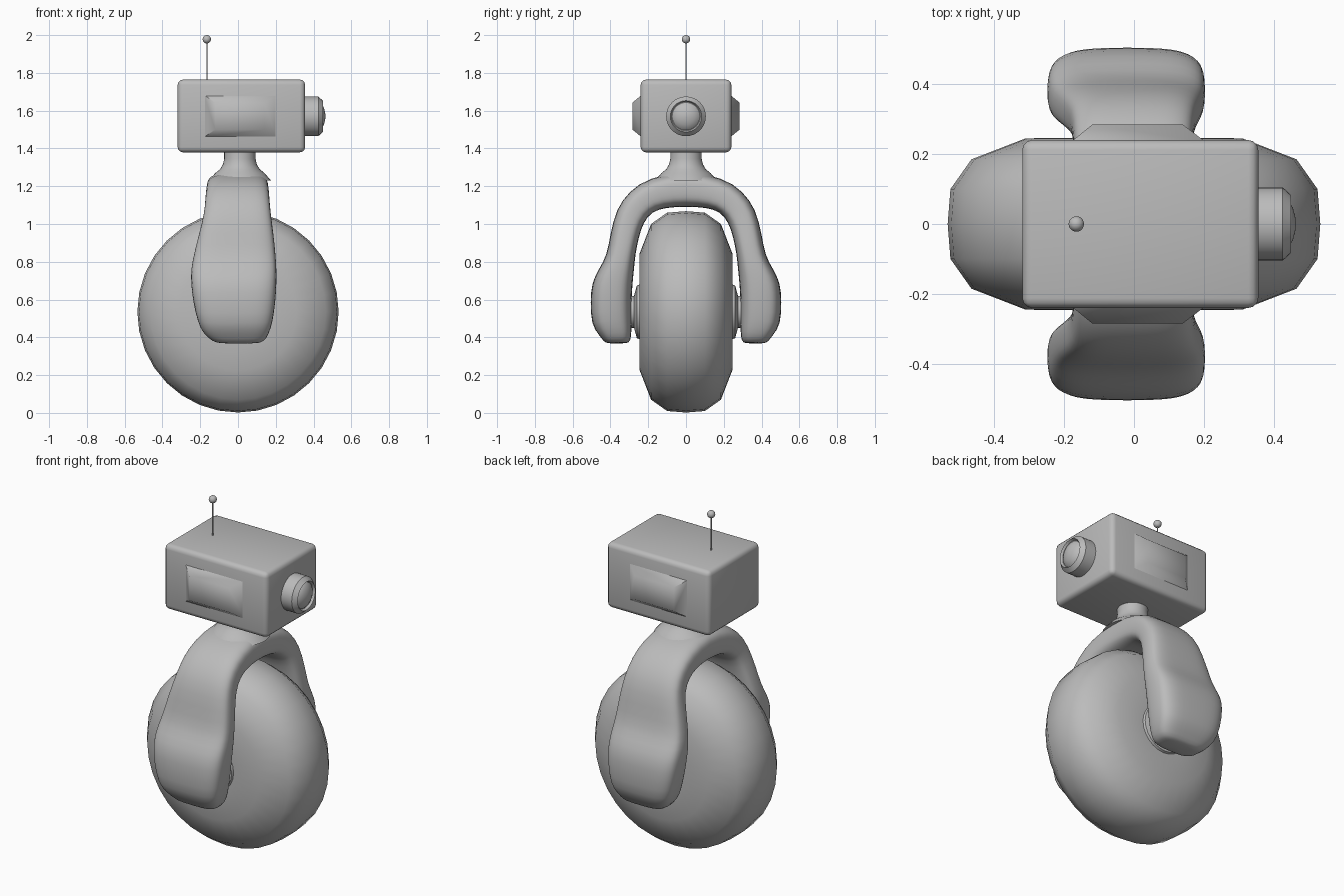
import bpy, bmesh, math
from mathutils import Matrix, Vector

if "Cube" in bpy.data.objects:
    bpy.data.objects.remove(bpy.data.objects["Cube"])

grey = bpy.data.materials.new("plain grey")
grey.diffuse_color = (0.5, 0.5, 0.5, 1)
grey.use_nodes = True
grey.node_tree.nodes["Principled BSDF"].inputs["Base Color"].default_value = grey.diffuse_color


def finish(name, bm, angle=40):
    bmesh.ops.remove_doubles(bm, verts=bm.verts, dist=1e-5)
    bmesh.ops.recalc_face_normals(bm, faces=bm.faces)
    mesh = bpy.data.meshes.new(name)
    bm.to_mesh(mesh)
    bm.free()
    obj = bpy.data.objects.new(name, mesh)
    bpy.context.collection.objects.link(obj)
    mesh.materials.append(grey)
    bpy.ops.object.select_all(action='DESELECT')
    obj.select_set(True)
    bpy.context.view_layer.objects.active = obj
    bpy.ops.object.shade_smooth_by_angle(angle=math.radians(angle))
    return obj


def loft(bm, rings):
    """Bridge point rings in order and cap both ends."""
    loops = [[bm.verts.new(p) for p in ring] for ring in rings]
    n = len(loops[0])
    for a, b in zip(loops, loops[1:]):
        for i in range(n):
            j = (i + 1) % n
            bm.faces.new((a[i], a[j], b[j], b[i]))
    bm.faces.new(loops[0])
    bm.faces.new(loops[-1])


def lathe(name, profile, matrix, n=32, angle=40):
    """Revolve (radius, height) points around local z."""
    bm = bmesh.new()
    turn = [math.tau * i / n for i in range(n)]
    loft(bm, [[matrix @ Vector((r * math.cos(t), r * math.sin(t), h)) for t in turn]
              for r, h in profile])
    return finish(name, bm, angle)


ALONG_X = Matrix.Rotation(math.pi / 2, 4, 'Y')
ALONG_Y = Matrix.Rotation(-math.pi / 2, 4, 'X')
AXLE = Matrix.Translation((0, 0, 0.535))

# Wheel: rounded tyre with flat-ish side walls
half = [(0.533, 0), (0.525, 0.1), (0.465, 0.185), (0.31, 0.245), (0.14, 0.247)]
tyre = [(r, -h) for r, h in reversed(half)] + half[1:]
lathe("wheel", tyre, AXLE @ ALONG_Y, 32, 60)

# Hubs on both sides of the wheel
for side, label in ((1, "back"), (-1, "front")):
    lathe(label + "_hub",
          [(0.15, side * 0.23), (0.14, side * 0.26), (0.085, side * 0.275), (0.085, side * 0.33)],
          AXLE @ ALONG_Y, 24)

# Fork: sections as inner y,z, outer y,z, x range, from the foot to the crown
sections = [
    (0.315, 0.367, 0.41, 0.367, -0.09, 0.10),
    (0.293, 0.378, 0.435, 0.375, -0.135, 0.14),
    (0.288, 0.43, 0.46, 0.412, -0.185, 0.165),
    (0.288, 0.50, 0.502, 0.465, -0.215, 0.185),
    (0.288, 0.60, 0.507, 0.59, -0.24, 0.20),
    (0.283, 0.68, 0.50, 0.69, -0.25, 0.205),
    (0.275, 0.76, 0.46, 0.765, -0.25, 0.205),
    (0.268, 0.84, 0.42, 0.83, -0.235, 0.20),
    (0.25, 0.93, 0.40, 0.95, -0.21, 0.19),
    (0.225, 1.01, 0.37, 1.08, -0.18, 0.175),
    (0.18, 1.065, 0.30, 1.175, -0.175, 0.168),
    (0.11, 1.087, 0.20, 1.245, -0.17, 0.165),
    (0.0, 1.092, 0.0, 1.285, -0.165, 0.16),
]


def section_ring(s, side, n=24):
    yi, zi, yo, zo, x0, x1 = s
    ring = []
    for i in range(n):
        t = math.tau * i / n
        c, d = math.cos(t), math.sin(t)
        u = math.copysign(abs(c) ** 0.58, c)      # across x
        v = math.copysign(abs(d) ** 0.58, d)      # inner to outer
        k = (v + 1) / 2
        ring.append(((x0 + x1) / 2 + u * (x1 - x0) / 2,
                     side * (yi + (yo - yi) * k), zi + (zo - zi) * k))
    return ring


bm = bmesh.new()
loft(bm, [section_ring(s, 1) for s in sections]
     + [section_ring(s, -1) for s in reversed(sections[:-1])])
fork = finish("fork", bm, 80)
fork.modifiers.new("smooth", 'SUBSURF').levels = 1

# Neck flaring into the fork crown
lathe("neck", [(0.165, 1.23), (0.13, 1.27), (0.105, 1.29), (0.09, 1.315), (0.083, 1.345), (0.083, 1.40)],
      Matrix.Translation((0.01, 0, 0)), 32, 60)

# Head box with rounded edges
bm = bmesh.new()
bmesh.ops.create_cube(bm, size=1, matrix=Matrix.Translation((0.018, 0, 1.572))
                      @ Matrix.Diagonal((0.675, 0.48, 0.385, 1)))
bmesh.ops.bevel(bm, geom=bm.edges[:], offset=0.028, segments=3, profile=0.5, affect='EDGES')
finish("head", bm, 60)

# Raised tapered panels on both sides of the head
for side, label in ((1, "back"), (-1, "front")):
    bm = bmesh.new()
    loft(bm, [[(x0, side * y, z0), (x1, side * y, z0), (x1, side * y, z1), (x0, side * y, z1)]
              for y, x0, x1, z0, z1 in ((0.235, -0.18, 0.205, 1.46, 1.683),
                                        (0.284, -0.12, 0.14, 1.50, 1.642))])
    finish(label + "_panel", bm, 60)

# Lens barrel with a slightly sunken rim and a domed glass
LENS = Matrix.Translation((0, 0, 1.57)) @ ALONG_X
lathe("lens_barrel", [(0.105, 0.34), (0.105, 0.425), (0.083, 0.449), (0.076, 0.435), (0.02, 0.435)], LENS, 32, 30)
lathe("lens_glass", [(0.076, 0.432), (0.066, 0.443), (0.045, 0.455), (0.022, 0.461), (0.004, 0.463)],
      LENS, 32, 60)

# Antenna rod and ball
ROD = Matrix.Translation((-0.165, 0, 0))
lathe("antenna_rod", [(0.003, 1.75), (0.003, 1.97)], ROD, 8)
bm = bmesh.new()
bmesh.ops.create_uvsphere(bm, u_segments=20, v_segments=12, radius=0.022,
                          matrix=Matrix.Translation((-0.165, 0, 1.978)))
finish("antenna_ball", bm, 60)
